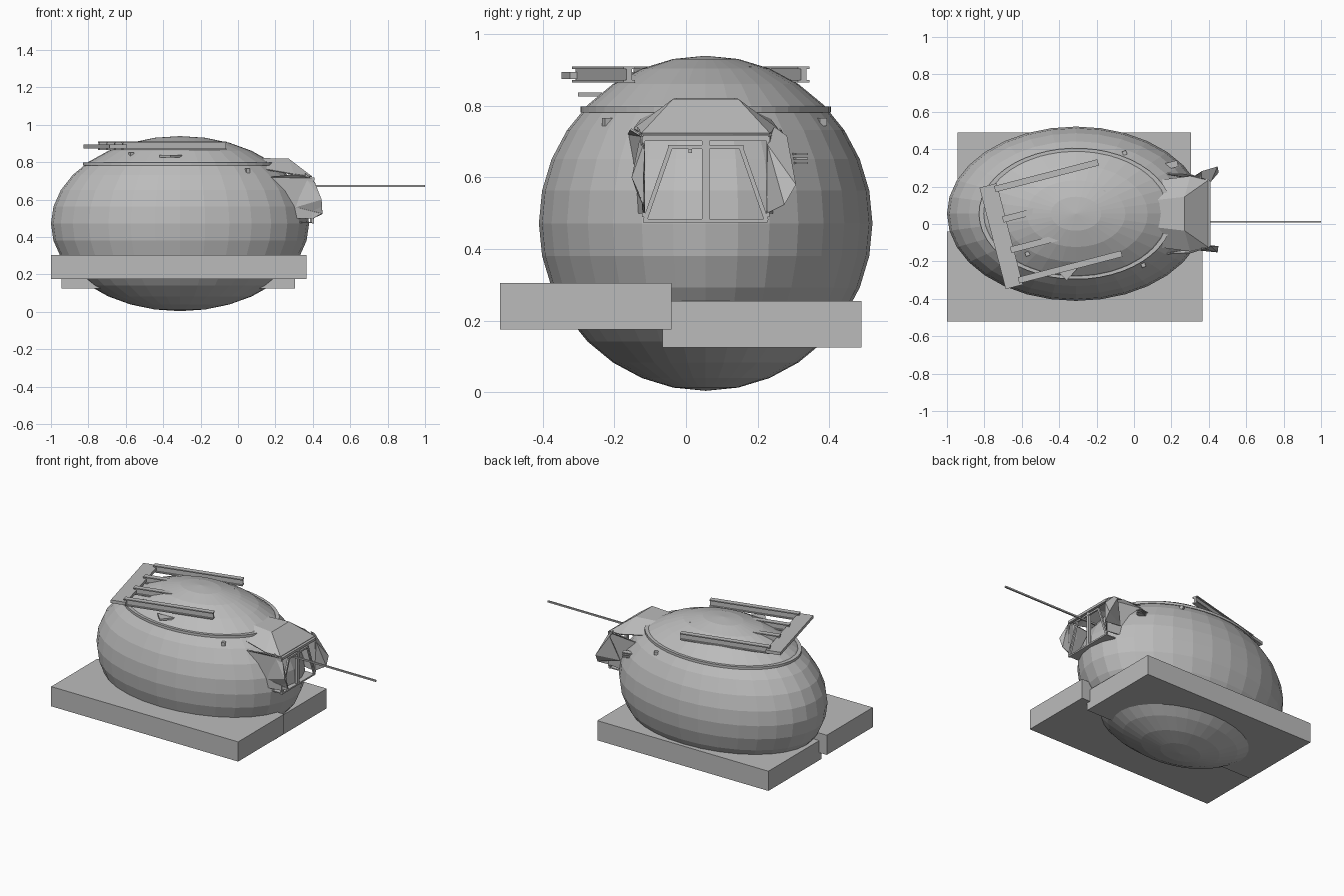
import bpy, bmesh, math
from mathutils import Vector, Matrix

if "Cube" in bpy.data.objects:
    bpy.data.objects.remove(bpy.data.objects["Cube"])

grey = bpy.data.materials.new("plain grey")
grey.diffuse_color = (0.5, 0.5, 0.5, 1)
grey.use_nodes = True
grey.node_tree.nodes["Principled BSDF"].inputs["Base Color"].default_value = grey.diffuse_color
C = Vector((-0.31, 0.055, 0.472))      # body centre
R = Vector((0.69, 0.466, 0.468))       # body radii


def finish(name, bm):
    bmesh.ops.recalc_face_normals(bm, faces=bm.faces)
    me = bpy.data.meshes.new(name)
    bm.to_mesh(me)
    bm.free()
    me.materials.append(grey)
    ob = bpy.data.objects.new(name, me)
    bpy.context.collection.objects.link(ob)
    return ob


def box(name, centre, size, rot=(0, 0, 0)):
    bm = bmesh.new()
    bmesh.ops.create_cube(bm, size=1)
    for v in bm.verts:
        v.co = Vector([v.co[i] * size[i] for i in range(3)])
    ob = finish(name, bm)
    ob.location, ob.rotation_euler = centre, rot
    return ob


def span(name, lo, hi):
    lo, hi = Vector(lo), Vector(hi)
    return box(name, (lo + hi) / 2, hi - lo)


def bar(name, a, b, w):
    a, b = Vector(a), Vector(b)
    ob = box(name, (a + b) / 2, (w, w, (b - a).length))
    ob.rotation_euler = (b - a).to_track_quat('Z', 'Y').to_euler()
    return ob


def sheet(name, pts, faces, thick=0.006):
    bm = bmesh.new()
    vs = [bm.verts.new(p) for p in pts]
    for f in faces:
        bm.faces.new([vs[i] for i in f])
    ob = finish(name, bm)
    mod = ob.modifiers.new("thickness", 'SOLIDIFY')
    mod.thickness, mod.offset = thick, 0
    return ob


# faceted egg-shaped body
bm = bmesh.new()
bmesh.ops.create_uvsphere(bm, u_segments=32, v_segments=16, radius=1,
                          matrix=Matrix.Translation(C) @ Matrix.Diagonal((*R, 1)))
finish("body", bm)

# two overlapping floor slabs
span("front_slab", (-1, -0.52, 0.175), (0.365, -0.04, 0.305))
span("rear_slab", (-0.945, -0.065, 0.125), (0.305, 0.49, 0.255))

# open band round the upper body
bm = bmesh.new()
rows = []
n = 44
for i in range(n + 1):
    a = math.radians(19 + 324 * i / n)
    row = []
    for k, z in ((0.715, 0.782), (0.752, 0.782), (0.752, 0.798), (0.715, 0.798)):
        row.append(bm.verts.new((C.x + R.x * k * math.cos(a), C.y + R.y * k * math.sin(a), z)))
    rows.append(row)
for p, q in zip(rows, rows[1:]):
    for j in range(4):
        bm.faces.new((p[j], q[j], q[(j + 1) % 4], p[(j + 1) % 4]))
bm.faces.new(rows[0])
bm.faces.new(rows[-1])
finish("upper_band", bm)

# roof rack: cross plate with four I-beams, the inner two sunk in the body
turn = math.radians(14.5)
along = Vector((math.cos(turn), math.sin(turn), 0))
across = Vector((-along.y, along.x, 0))
mid = Vector((-0.71, -0.065, 0.885))
box("rack_cross_plate", mid, (0.095, 0.56, 0.02), (0, 0, turn))
for i in range(4):
    c = mid + across * (-0.252 + 0.168 * i) + along * 0.315
    c.z = 0.888
    for dz in (-0.019, 0.019):
        box("rack_beam_flange", c + Vector((0, 0, dz)), (0.57, 0.034, 0.007), (0, 0, turn))
    box("rack_beam_web", c, (0.57, 0.016, 0.034), (0, 0, turn))

# faceted hood over the nose window (mirrored about the body centre line)
def s(x, dy, z, side):
    return (x, C.y + side * dy, z)

pts = []
for side in (-1, 1):
    pts += [s(0.10, 0.07, 0.82, side), s(0.27, 0.09, 0.817, side), s(0.395, 0.178, 0.722, side),
            s(0.07, 0.17, 0.775, side), s(0.30, 0.20, 0.735, side)]
sheet("hood", pts, [(0, 1, 6, 5), (1, 2, 7, 6), (0, 3, 4, 1), (1, 4, 2),
                    (5, 6, 9, 8), (6, 7, 9)])

# side cheeks and outward flaps of the nose
for side, out, tip in ((-1, 0.205, 0.60), (1, 0.25, 0.58)):
    top, low = s(0.40, 0.178, 0.715, side), s(0.40, 0.172, 0.50, side)
    sheet("nose_cheek", [top, low, s(0.22, 0.20, 0.50, side), s(0.16, 0.215, 0.72, side),
                         s(0.30, 0.21, 0.735, side)], [(0, 1, 2), (0, 2, 3), (0, 3, 4)])
    sheet("nose_flap", [s(0.36, 0.19, 0.74, side), s(0.41, 0.172, 0.69, side), low,
                        s(0.45, out - 0.03, 0.525, side), s(0.445, out, tip, side),
                        s(0.36, out - 0.025, 0.715, side), s(0.31, 0.19, 0.56, side)],
          [(0, 1, 4, 5), (1, 2, 3), (1, 3, 4), (5, 4, 6), (4, 3, 6)])

# window frame: lintel, sill, leaning posts and centre post
x = 0.400
bar("window_lintel", (x, -0.12, 0.71), (x, 0.23, 0.71), 0.016)
bar("window_top_rail", (x, -0.05, 0.685), (x, 0.16, 0.685), 0.011)
bar("window_sill", (x, -0.12, 0.479), (x, 0.228, 0.479), 0.010)
bar("window_centre_post", (x - 0.006, C.y, 0.479), (x - 0.006, C.y, 0.71), 0.02)
for side in (-1, 1):
    bar("window_leaning_post", s(x, 0.17, 0.479, side), s(x, 0.098, 0.685, side), 0.012)
    bar("window_side_post", s(x, 0.174, 0.49, side), s(x, 0.174, 0.715, side), 0.009)
sheet("nose_floor", [(0.33, -0.115, 0.478), (0.40, -0.115, 0.478),
                     (0.40, 0.225, 0.478), (0.33, 0.225, 0.478)], [(0, 1, 2, 3)])

# long thin probe
bar("probe", (0.25, 0.012, 0.674), (1.0, 0.012, 0.674), 0.010)

# small chips poking out of the body
sheet("body_chip", [(-0.42, -0.24, 0.832), (-0.30, -0.235, 0.832), (-0.36, -0.302, 0.832)], [(0, 1, 2)], 0.012)
for p in ((0.05, -0.22, 0.755), (-0.57, -0.16, 0.842), (-0.05, 0.38, 0.755)):
    box("body_chip", p, (0.022, 0.022, 0.022), (0, 0, 0.4))
for i in range(3):
    box("side_vent_slat", (0.20, 0.315, 0.64 + 0.013 * i), (0.07, 0.035, 0.006), (0, 0, turn))
